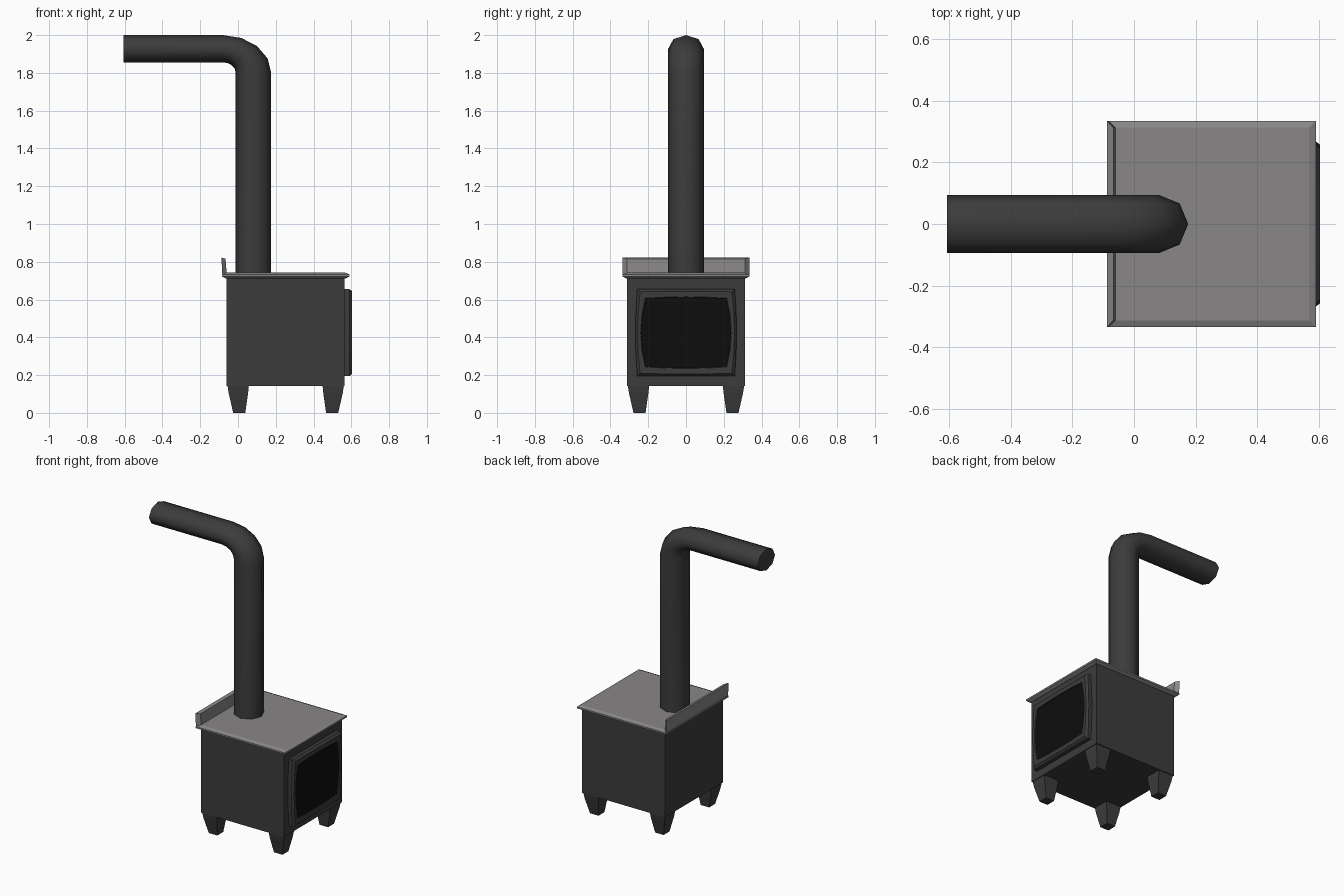
import bpy, bmesh, math

if "Cube" in bpy.data.objects:
    bpy.data.objects.remove(bpy.data.objects["Cube"])


def material(name, c):
    m = bpy.data.materials.new(name)
    m.diffuse_color = (*c, 1)
    m.use_nodes = True
    m.node_tree.nodes["Principled BSDF"].inputs["Base Color"].default_value = m.diffuse_color
    return m


IRON = material("dark iron", (0.045, 0.045, 0.045))
STEEL = material("grey steel", (0.25, 0.24, 0.24))
GLASS = material("black glass", (0.004, 0.004, 0.004))


def loft(name, rings, mat, cap_start=True, cap_end=True):
    """Skin a list of equal-length point rings into one object."""
    bm = bmesh.new()
    vs = [[bm.verts.new(p) for p in r] for r in rings]
    n = len(vs[0])
    for a, b in zip(vs, vs[1:]):
        for i in range(n):
            j = (i + 1) % n
            bm.faces.new((a[i], a[j], b[j], b[i]))
    if cap_start:
        bm.faces.new(vs[0][::-1])
    if cap_end:
        bm.faces.new(vs[-1])
    bmesh.ops.recalc_face_normals(bm, faces=bm.faces)
    me = bpy.data.meshes.new(name)
    bm.to_mesh(me)
    bm.free()
    me.materials.append(mat)
    ob = bpy.data.objects.new(name, me)
    bpy.context.collection.objects.link(ob)
    return ob


def rect(x0, x1, y0, y1, z):
    return [(x0, y0, z), (x1, y0, z), (x1, y1, z), (x0, y1, z)]


# Firebox
CX = 0.2525
loft("firebox", [rect(-0.06, 0.565, -0.313, 0.313, z) for z in (0.143, 0.72)], IRON)

# Top plate with chamfered rim
loft("top_plate", [rect(-0.085 + i, 0.59 - i, -0.335 + i, 0.335 - i, z)
                   for i, z in ((0.02, 0.712), (0.0, 0.722), (0.0, 0.733), (0.022, 0.742))], STEEL)

# Raised lip along the back edge, mitred at both ends
def lip_ring(xo, xi, zo, zi):
    return [(xo, -0.335, zo), (xi, -0.312, zi), (xi, 0.312, zi), (xo, 0.335, zo)]

loft("back_lip", [lip_ring(-0.083, -0.060, 0.732, 0.738),
                  lip_ring(-0.088, -0.066, 0.822, 0.816)], STEEL)

# Tapered legs
for sx, xn in ((-1, "back"), (1, "front")):
    for sy, yn in ((-1, "left"), (1, "right")):
        rings = []
        for inner, outer, z in ((0.195, 0.308, 0.145), (0.199, 0.302, 0.105), (0.214, 0.278, 0.0)):
            rings.append(rect(CX + sx * inner, CX + sx * outer, sy * inner, sy * outer, z))
        loft(f"{xn}_{yn}_leg", rings, IRON)


# Door: rings whose sides bow outward slightly
def door_ring(x, w, h, by, bz, seg=4):
    corners = [(-1, -1), (1, -1), (1, 1), (-1, 1)]
    pts = []
    for k in range(4):
        (a, b), (c, d) = corners[k], corners[(k + 1) % 4]
        for s in range(seg):
            t = s / seg
            u, v = a + (c - a) * t, b + (d - b) * t
            pts.append((x, u * (w + by * (1 - v * v)), 0.425 + v * (h + bz * (1 - u * u))))
    return pts


loft("door_frame", [door_ring(0.56, 0.258, 0.230, 0.010, 0.0),
                    door_ring(0.590, 0.258, 0.230, 0.010, 0.0),
                    door_ring(0.604, 0.243, 0.216, 0.014, 0.003),
                    door_ring(0.604, 0.216, 0.182, 0.024, 0.008),
                    door_ring(0.594, 0.214, 0.180, 0.024, 0.008)], IRON)
loft("door_window", [door_ring(0.590, 0.214, 0.180, 0.024, 0.008),
                     door_ring(0.597, 0.214, 0.180, 0.024, 0.008)], GLASS)


# Eight-sided flue pipe: each ring spans from an inner to an outer profile point
def pipe_ring(inner, outer, r=0.094):
    (xi, zi), (xo, zo) = inner, outer
    pts = []
    for k in range(8):
        a = math.tau * k / 8
        t = 0.5 + 0.5 * math.cos(a)
        pts.append((xi + (xo - xi) * t, r * math.sin(a), zi + (zo - zi) * t))
    return pts


rings = [pipe_ring((-0.012, 0.72), (0.176, 0.72))]
for k in range(5):
    c, s = math.cos(math.pi * k / 8), math.sin(math.pi * k / 8)
    rings.append(pipe_ring((-0.08 + 0.068 * c, 1.80 + 0.056 * s),
                           (-0.08 + 0.256 * c, 1.80 + 0.2 * s)))
rings.append(pipe_ring((-0.607, 1.856), (-0.607, 2.0)))
pipe = loft("flue_pipe", rings, IRON)
bpy.context.view_layer.objects.active = pipe
pipe.select_set(True)
bpy.ops.object.shade_smooth_by_angle(angle=math.radians(60))
